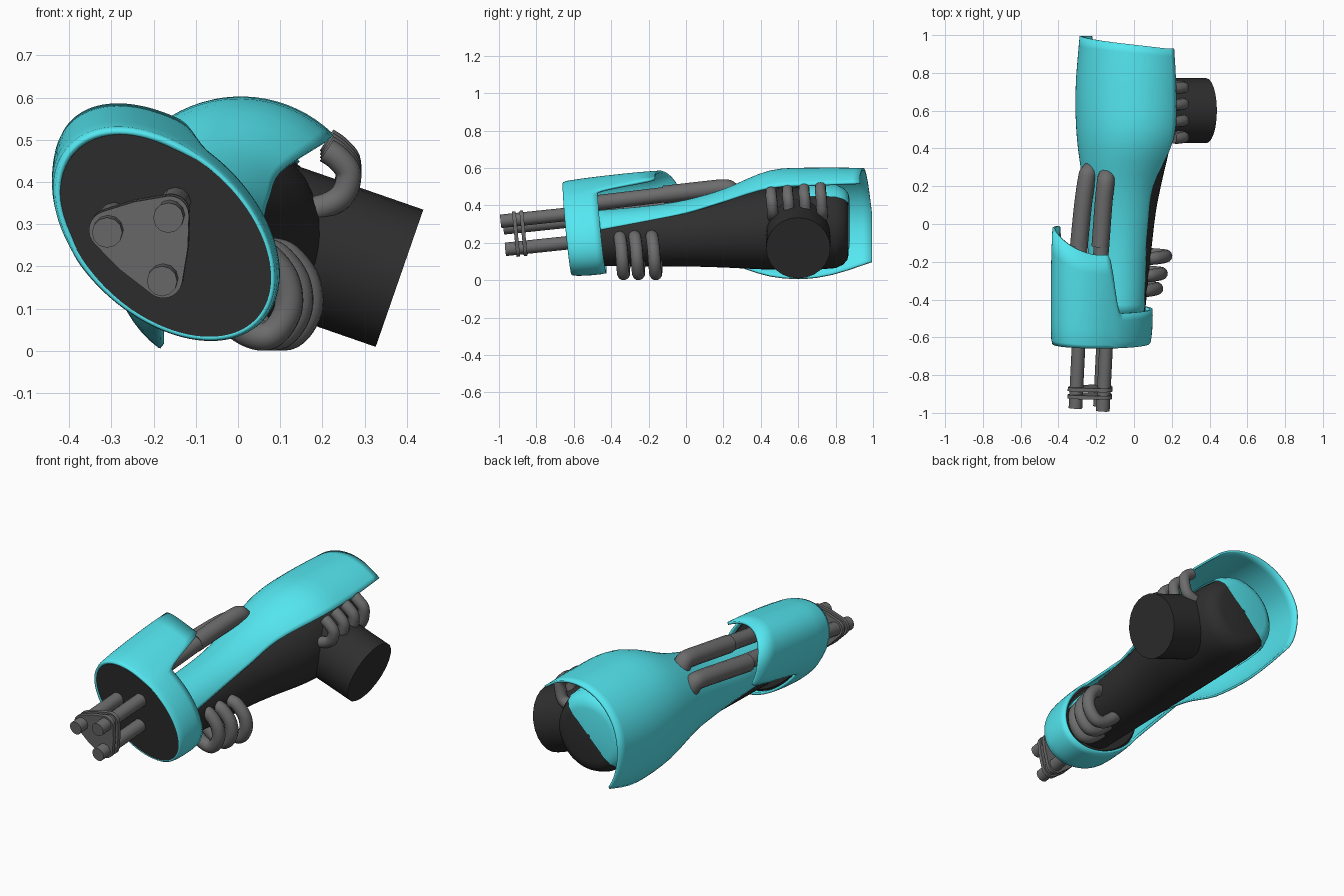
import bpy, bmesh
from math import cos, sin, radians, pi
from mathutils import Vector

if "Cube" in bpy.data.objects:
    bpy.data.objects.remove(bpy.data.objects["Cube"])


def material(name, rgb):
    m = bpy.data.materials.new(name)
    m.diffuse_color = (*rgb, 1)
    m.use_nodes = True
    m.node_tree.nodes["Principled BSDF"].inputs["Base Color"].default_value = m.diffuse_color
    return m


TEAL = material("teal_armour", (0.09, 0.80, 0.88))
DARK = material("dark_core", (0.028, 0.028, 0.028))
GREY = material("grey_metal", (0.15, 0.15, 0.15))
AXIS = Vector((0.05, 1, 0.105))


def finish(ob, mat, angle=35):
    ob.data.materials.clear()
    ob.data.materials.append(mat)
    bpy.ops.object.select_all(action='DESELECT')
    bpy.context.view_layer.objects.active = ob
    ob.select_set(True)
    bpy.ops.object.shade_smooth_by_angle(angle=radians(angle))
    return ob


def from_bmesh(name, bm, mat):
    bmesh.ops.recalc_face_normals(bm, faces=bm.faces[:])
    me = bpy.data.meshes.new(name)
    bm.to_mesh(me)
    bm.free()
    ob = bpy.data.objects.new(name, me)
    bpy.context.collection.objects.link(ob)
    return finish(ob, mat)


def loft(name, rings, mat, closed=True, caps=False, thick=0):
    bm = bmesh.new()
    rows = [[bm.verts.new(p) for p in r] for r in rings]
    n = len(rows[0])
    for a, b in zip(rows, rows[1:]):
        for i in range(n if closed else n - 1):
            j = (i + 1) % n
            bm.faces.new((a[i], a[j], b[j], b[i]))
    if caps:
        bm.faces.new(rows[0])
        bm.faces.new(rows[-1])
    ob = from_bmesh(name, bm, mat)
    if thick:
        # grow inward, towards the centre of the opening
        mid = sum((Vector(p) for r in rings for p in r), Vector()) / (n * len(rings))
        f = ob.data.polygons[len(ob.data.polygons) // 2]
        outward = f.normal.dot(f.center - mid) > 0
        s = ob.modifiers.new("thickness", 'SOLIDIFY')
        s.thickness = thick
        s.offset = -1 if outward else 1
    return ob


def smooth(stations, steps=4):
    """Catmull-Rom interpolation through station tuples."""
    out, n = [], len(stations)
    for i in range(n - 1):
        a, b, c, d = (stations[min(max(k, 0), n - 1)] for k in range(i - 1, i + 3))
        for s in range(steps):
            t = s / steps
            out.append(tuple(0.5 * (2 * q + (r - p) * t + (2 * p - 5 * q + 4 * r - w) * t * t
                                    + (3 * q - p - 3 * r + w) * t ** 3)
                             for p, q, r, w in zip(a, b, c, d)))
    return out + [stations[-1]]


def tube(name, pts, r, mat=GREY, res=4):
    pts = smooth([tuple(p) for p in pts], 6) if len(pts) > 2 else pts
    cu = bpy.data.curves.new(name, 'CURVE')
    cu.dimensions = '3D'
    cu.bevel_depth, cu.bevel_resolution, cu.use_fill_caps = r, res, True
    sp = cu.splines.new('POLY')
    sp.points.add(len(pts) - 1)
    for q, p in zip(sp.points, pts):
        q.co = (*p, 1)
    ob = bpy.data.objects.new(name, cu)
    bpy.context.collection.objects.link(ob)
    bpy.ops.object.select_all(action='DESELECT')
    bpy.context.view_layer.objects.active = ob
    ob.select_set(True)
    bpy.ops.object.convert(target='MESH')
    return finish(bpy.context.object, mat)


def step(a, b, x):
    t = min(max((x - a) / (b - a), 0), 1)
    return t * t * (3 - 2 * t)


def arc(y, cx, cz, r, a0, a1, n=40, skew=0, bulge=0):
    pts = []
    for i in range(n + 1):
        d = a0 + (a1 - a0) * i / n
        rr = r * (1 + bulge * step(185, 240, d))
        pts.append((cx + rr * cos(radians(d)), y + skew * min(max((d - 60) / 110, 0), 1),
                    cz + rr * sin(radians(d))))
    return pts


# Dark forearm core: y, centre x, centre z, radius
core = smooth([(-0.5, -0.09, 0.22, 0.145), (0, -0.065, 0.245, 0.172), (0.2, -0.05, 0.26, 0.192),
               (0.45, -0.022, 0.275, 0.218), (0.72, -0.01, 0.28, 0.222)])
core += [(0.8, -0.01, 0.28, 0.215), (0.84, -0.01, 0.28, 0.197), (0.863, -0.01, 0.28, 0.17),
         (0.87, -0.01, 0.28, 0.14)]
loft("forearm_core", [arc(y, x, z, r, 0, 351, 39) for y, x, z, r in core], DARK, caps=True)

# Teal lining wrapped over half of the core's rear end
lining = core[-7:] + [(0.872, -0.01, 0.28, 0)]
loft("rear_lining", [arc(y + 0.005, x - 0.006, z + 0.006, r + 0.008, 45, 225) for y, x, z, r in lining],
     TEAL, closed=False)

# Open forearm shell: y, cx, cz, radius, start angle, end angle
shell = smooth([(-0.48, -0.09, 0.22, 0.153, 18, 190), (-0.2, -0.078, 0.232, 0.166, 32, 200),
                (0, -0.065, 0.247, 0.183, 40, 212), (0.2, -0.05, 0.268, 0.219, 46, 230),
                (0.45, -0.002, 0.287, 0.3, 45, 236), (0.7, 0.005, 0.287, 0.315, 46, 234),
                (0.93, 0.012, 0.3, 0.3, 48, 220)])
loft("forearm_shell", [arc(*s, skew=0.065 * max(0, (s[0] - 0.7) / 0.23), bulge=0.08 * step(0.1, 0.5, s[0]))
                       for s in shell], TEAL, closed=False, thick=0.012)

# Side port
tube("side_port", [Vector((0.08, 0.6, 0.277)), Vector((0.3825, 0.6, 0.172))], 0.172, DARK, 10)

# Slanted oval wrist section
LONG, SHORT = Vector((0.74, 0, -0.67)), Vector((0.67, 0, 0.74))


def oval(th, y, scale, shift=0):
    c = Vector((-0.175, 0, 0.278)) + Vector((0.02, 0, 0.1)) * (y + 0.62) + LONG * shift
    p = c + LONG * (0.308 * scale * cos(th)) + SHORT * (0.198 * scale * sin(th))
    p.y = y - 0.11 * (p.z - c.z) - 0.04 * (p.x - c.x)
    return p


def cuff_back(deg):
    w = step(98, 114, deg) * (1 - step(236, 252, deg))
    return -0.45 + w * (0.31 + 0.12 * step(120, 215, deg))


N = 120
cuff = []
for t, s in ((0, 0.975), (0.04, 0.998), (0.2, 1.015), (0.4, 1.025), (0.6, 1.03), (0.8, 1.03), (1, 1.02)):
    ring = []
    for i in range(N):
        th = 2 * pi * i / N
        ring.append(oval(th, -0.635 + (cuff_back(360 * i / N) + 0.635) * t, s))
    cuff.append(ring)
loft("wrist_cuff", cuff, TEAL, thick=0.014)
loft("wrist_plug", [[oval(2 * pi * i / 64, y, s, 0.006) for i in range(64)]
                    for y, s in ((-0.632, 0.95), (-0.49, 0.965), (-0.465, 0.9))], DARK, caps=True)

# Three barrels and two rounded triangular clamps
tips = [Vector((-0.31, -0.975, 0.28)), Vector((-0.165, -0.99, 0.315)), Vector((-0.18, -0.965, 0.165))]
for i, p in enumerate(tips):
    tube(f"barrel_{i + 1}", [p, p + AXIS * 0.42], 0.036)
mid = sum(tips, Vector()) / 3
# corner circles plus larger circles set inside, so the clamp sides bow outward
discs = [(p, 0.046) for p in tips] + [((tips[i] + tips[i - 1]) * 0.5 * 0.85 + mid * 0.15, 0.058) for i in range(3)]
for k, d in enumerate((0.055, 0.095)):
    bm = bmesh.new()
    for p, rad in discs:
        for i in range(24):
            a = 2 * pi * i / 24
            for dy in (0, 0.02):
                q = Vector((p.x, -0.975, p.z)) + AXIS * (d + dy)
                off = Vector((rad * cos(a), 0, rad * sin(a)))
                off.y = -0.1 * (q.z + off.z - 0.26)
                bm.verts.new(q + off)
    bmesh.ops.convex_hull(bm, input=bm.verts[:])
    from_bmesh(f"barrel_clamp_{k + 1}", bm, GREY)

# Two feed pipes with thicker sleeves that dive into the shell
for side, rod, bend in (
        ("left", (-0.315, -0.55, 0.35), [(-0.292, -0.12, 0.385), (-0.27, 0.1, 0.408), (-0.25, 0.24, 0.418),
                                         (-0.238, 0.275, 0.405), (-0.21, 0.3, 0.34)]),
        ("right", (-0.195, -0.55, 0.405), [(-0.178, -0.12, 0.458), (-0.162, 0.1, 0.483), (-0.152, 0.2, 0.492),
                                           (-0.147, 0.24, 0.478), (-0.14, 0.27, 0.40)])):
    tube(f"{side}_feed_rod", [rod, bend[1]], 0.041)
    tube(f"{side}_feed_sleeve", bend, 0.047)

# Three hoses under the wrist
for i, y in enumerate((-0.34, -0.26, -0.168)):
    dx = 0.024 * i
    tube(f"wrist_hose_{i + 1}", [(0.03 + dx, y - 0.015, 0.235), (0.07 + dx, y - 0.012, 0.222),
                                 (0.113 + dx, y - 0.005, 0.165), (0.118 + dx, y, 0.095),
                                 (0.078 + dx, y + 0.005, 0.038), (0.02 + dx, y + 0.008, 0.044),
                                 (-0.05 + dx, y + 0.01, 0.1)], 0.034)

# Four short hoses from shell to core above the port
for i in range(4):
    y, dz = 0.455 + 0.088 * i, 0.008 * i
    tube(f"port_hose_{i + 1}", [(0.21, y, 0.475 + dz), (0.238, y, 0.455 + dz), (0.262, y + 0.004, 0.42 + dz),
                                (0.25, y + 0.008, 0.372), (0.212, y + 0.01, 0.345), (0.15, y + 0.01, 0.33)], 0.03)
